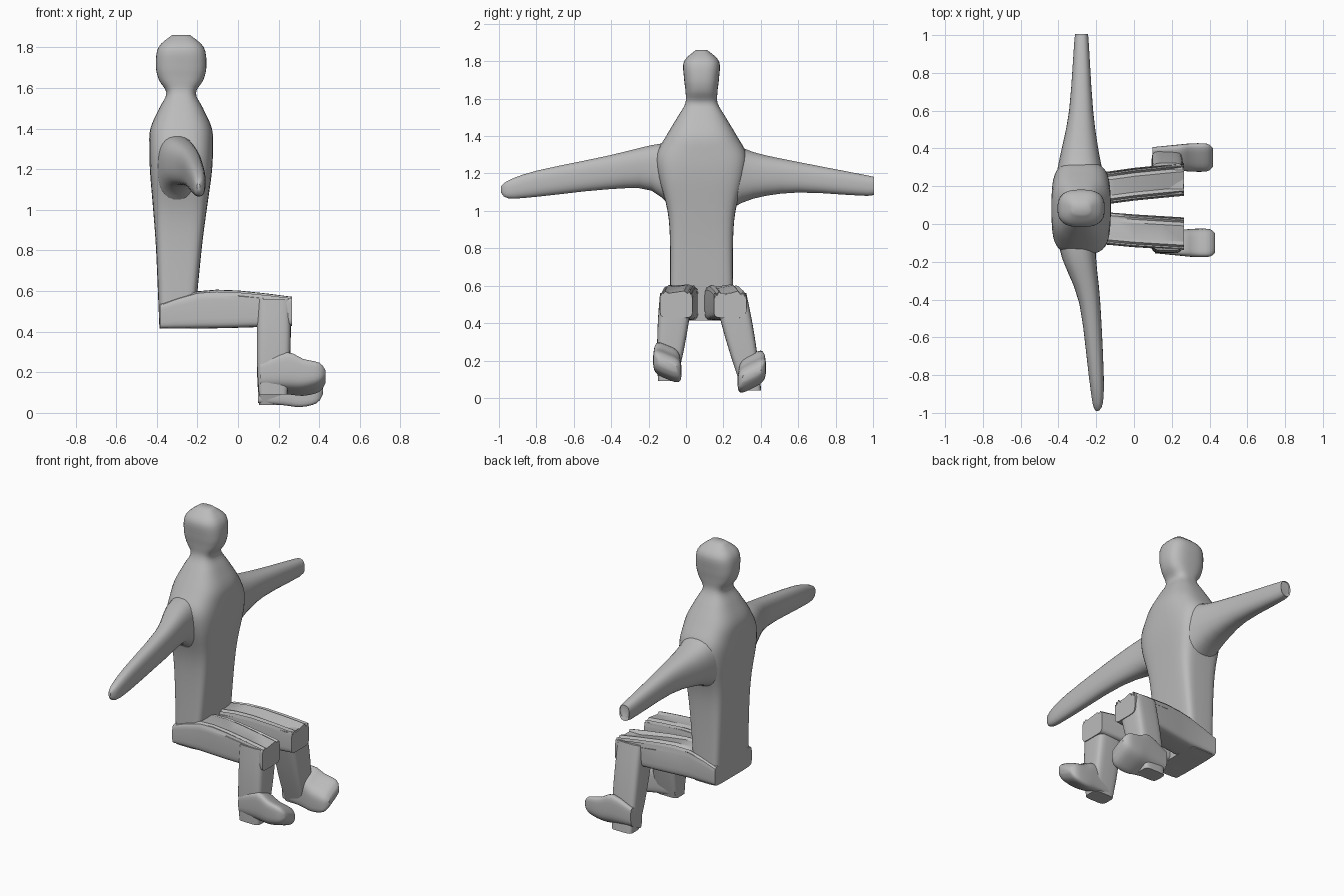
import bpy, bmesh, math

if "Cube" in bpy.data.objects:
    bpy.data.objects.remove(bpy.data.objects["Cube"])

grey = bpy.data.materials.new("plain grey")
grey.diffuse_color = (0.5, 0.5, 0.5, 1)
grey.use_nodes = True
grey.node_tree.nodes["Principled BSDF"].inputs["Base Color"].default_value = grey.diffuse_color


def spline(rows, steps):
    """Catmull-Rom interpolation between section rows."""
    out = []
    for i in range(len(rows) - 1):
        p0, p1 = rows[max(i - 1, 0)], rows[i]
        p2, p3 = rows[i + 1], rows[min(i + 2, len(rows) - 1)]
        for k in range(steps):
            t = k / steps
            out.append([0.5 * (2 * b + (c - a) * t + (2 * a - 5 * b + 4 * c - d) * t * t
                               + (3 * b - a - 3 * c + d) * t ** 3)
                        for a, b, c, d in zip(p0, p1, p2, p3)])
    return out + [rows[-1]]


def loft(name, axis, rows, power=2.5, square=0, tilt=0, steps=3, pleat=0, n=28, angle=40):
    """Rows: position on axis, then centre and half size on each other axis.
    'square' adds squareness at the first section, fading out to the last."""
    bm = bmesh.new()
    rows = spline(rows, steps)
    rings = []
    for j, (pos, ac, ar, bc, br) in enumerate(rows):
        grow = j / (len(rows) - 1)
        e = 2 / (power + square * max(0, 1 - 2.5 * grow))
        ring = []
        for i in range(n):
            w = 2 * math.pi * (i + 0.5) / n
            c, s = math.cos(w), math.sin(w)
            da = math.copysign(abs(c) ** e, c) * ar
            db = math.copysign(abs(s) ** e, s) * br + tilt * da
            if s > 0.3 and i % 2:
                db -= pleat * grow
            co = [ac + da, bc + db]
            co.insert(axis, pos)
            ring.append(bm.verts.new(co))
        rings.append(ring)
    for r, q in zip(rings, rings[1:]):
        for i in range(n):
            k = (i + 1) % n
            bm.faces.new((r[i], r[k], q[k], q[i]))
    bm.faces.new(rings[0])
    bm.faces.new(rings[-1])
    bmesh.ops.recalc_face_normals(bm, faces=bm.faces)
    me = bpy.data.meshes.new(name)
    bm.to_mesh(me)
    bm.free()
    me.materials.append(grey)
    ob = bpy.data.objects.new(name, me)
    bpy.context.collection.objects.link(ob)
    bpy.ops.object.select_all(action='DESELECT')
    ob.select_set(True)
    bpy.context.view_layer.objects.active = ob
    bpy.ops.object.shade_smooth_by_angle(angle=math.radians(angle))


# torso, neck and head in one sweep: z, x half depth, y half width
body = [(0.415, 0.085, 0.17), (0.8, 0.112, 0.168), (1.0, 0.132, 0.182),
        (1.18, 0.152, 0.23), (1.3, 0.157, 0.242), (1.4, 0.152, 0.19),
        (1.5, 0.108, 0.13), (1.575, 0.073, 0.087), (1.64, 0.11, 0.086),
        (1.71, 0.125, 0.094), (1.8, 0.112, 0.094), (1.86, 0.045, 0.03)]
loft("torso_and_head", 2,
     [(z, -0.28 - 0.022 * max(0, 1 - abs(z - 0.415) / 0.8), rx, 0.083, ry) for z, rx, ry in body],
     power=2.8, square=4, steps=4, n=36)

# arms: y, x centre, x half, z centre, z half
loft("left_arm", 1, [
    (0.22, -0.285, 0.135, 1.19, 0.19), (0.36, -0.287, 0.105, 1.19, 0.125),
    (0.6, -0.28, 0.064, 1.18, 0.082), (0.97, -0.278, 0.038, 1.135, 0.055),
    (1.0, -0.277, 0.032, 1.14, 0.04)])
loft("right_arm", 1, [
    (-0.05, -0.305, 0.105, 1.175, 0.195), (-0.185, -0.29, 0.09, 1.23, 0.122),
    (-0.42, -0.234, 0.056, 1.205, 0.09), (-0.8, -0.2, 0.04, 1.145, 0.07),
    (-0.95, -0.192, 0.027, 1.115, 0.048), (-0.99, -0.195, 0.007, 1.115, 0.015)])

# shared foot profile: x, half width, z centre, half height
foot = [(0.11, 0.055, 0.175, 0.06), (0.24, 0.068, 0.195, 0.09), (0.32, 0.075, 0.175, 0.075),
        (0.40, 0.073, 0.175, 0.055), (0.43, 0.05, 0.178, 0.02)]


def leg(side, hip_y, knee_y, foot_y, drop, tilt, pleat):
    mid = (hip_y + knee_y) / 2
    # thigh: pleated cloth, square in section
    loft(side + "_thigh", 0,
         [(-0.385, hip_y, 0.08, 0.475, 0.06), (-0.2, hip_y, 0.085, 0.507, 0.092),
          (0, mid, 0.087, 0.511, 0.092), (0.265, knee_y, 0.087, 0.5, 0.072)],
         power=6, steps=2, pleat=pleat, angle=30)
    # calf: slants outward and narrows to the heel
    bottom = 0.09 - drop
    rows = []
    for i in range(5):
        t = i / 4
        rows.append((0.56 + (bottom - 0.56) * t, 0.178 - 0.005 * t, 0.084 - 0.014 * t ** 4,
                     knee_y + (foot_y - knee_y) * t, 0.087 - 0.037 * t * t))
    loft(side + "_calf", 2, rows, power=5)
    # foot: rolled sideways with the leg
    loft(side + "_foot", 0,
         [(x - drop / 4, foot_y, ry, z - drop, rz) for x, ry, z, rz in foot],
         power=4, tilt=tilt)


leg("left", 0.185, 0.236, 0.352, 0.05, 0.5, 0.025)
leg("right", -0.02, -0.052, -0.1, 0, -0.4, 0.012)
